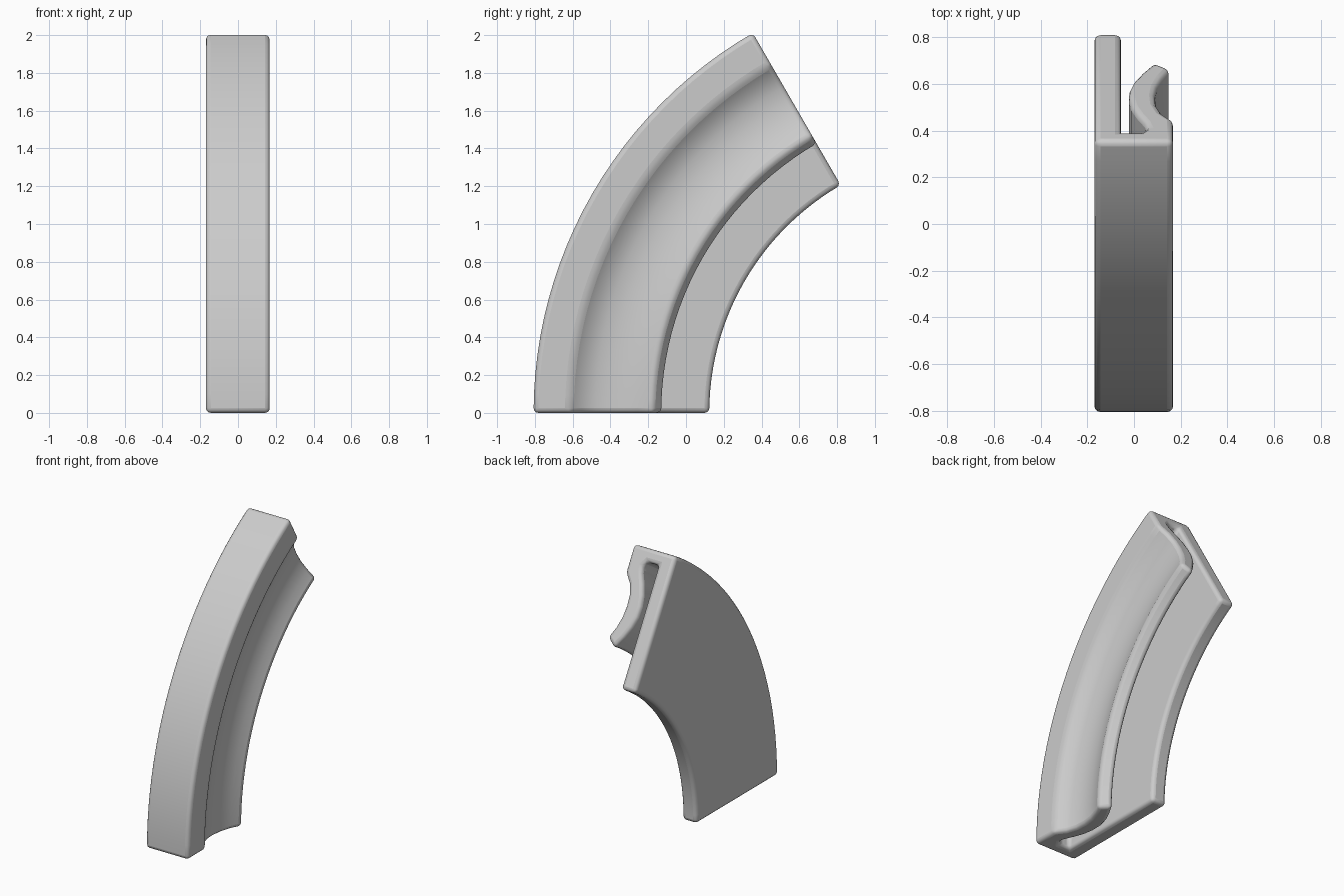
import bpy, bmesh, math

if "Cube" in bpy.data.objects:
    bpy.data.objects.remove(bpy.data.objects["Cube"])

CENTRE_Y = 1.515      # axis of the sweep, at z = 0
SWEEP = math.radians(60)
STEPS = 24

# Cross-section as (x, radius): flat plate, open slot, curled lip, thick outer rim
profile = [
    (-0.17, 2.322), (-0.17, 1.392), (-0.055, 1.392), (-0.055, 2.235),
    (0.03, 2.235), (0.056, 2.2), (0.045, 2.155),
    (0.015, 2.09), (-0.01, 2.02), (-0.022, 1.945), (-0.02, 1.87),
    (0.0, 1.795), (0.035, 1.72), (0.085, 1.635),
    (0.157, 1.693), (0.12, 1.77), (0.098, 1.845), (0.09, 1.92),
    (0.095, 1.995), (0.118, 2.065), (0.168, 2.13), (0.168, 2.322),
]

grey = bpy.data.materials.new("light_grey")
grey.diffuse_color = (0.6, 0.6, 0.6, 1)
grey.use_nodes = True
grey.node_tree.nodes["Principled BSDF"].inputs["Base Color"].default_value = grey.diffuse_color

# Sweep the section around the x axis direction
bm = bmesh.new()
rings = []
for i in range(STEPS + 1):
    a = SWEEP * i / STEPS
    rings.append([bm.verts.new((x, CENTRE_Y - r * math.cos(a), r * math.sin(a)))
                  for x, r in profile])
n = len(profile)
for r0, r1 in zip(rings, rings[1:]):
    for j in range(n):
        k = (j + 1) % n
        bm.faces.new((r0[j], r0[k], r1[k], r1[j]))
bm.faces.new(rings[0])
bm.faces.new(rings[-1])
bmesh.ops.recalc_face_normals(bm, faces=bm.faces)

mesh = bpy.data.meshes.new("curved_rail")
bm.to_mesh(mesh)
bm.free()
mesh.materials.append(grey)
rail = bpy.data.objects.new("curved_rail", mesh)
bpy.context.collection.objects.link(rail)

# Soft rounded edges
bevel = rail.modifiers.new("rounded_edges", 'BEVEL')
bevel.width = 0.026
bevel.segments = 3
bevel.limit_method = 'ANGLE'
bevel.angle_limit = math.radians(32)
bevel.use_clamp_overlap = False

bpy.context.view_layer.objects.active = rail
rail.select_set(True)
bpy.ops.object.shade_smooth_by_angle(angle=math.radians(35))
